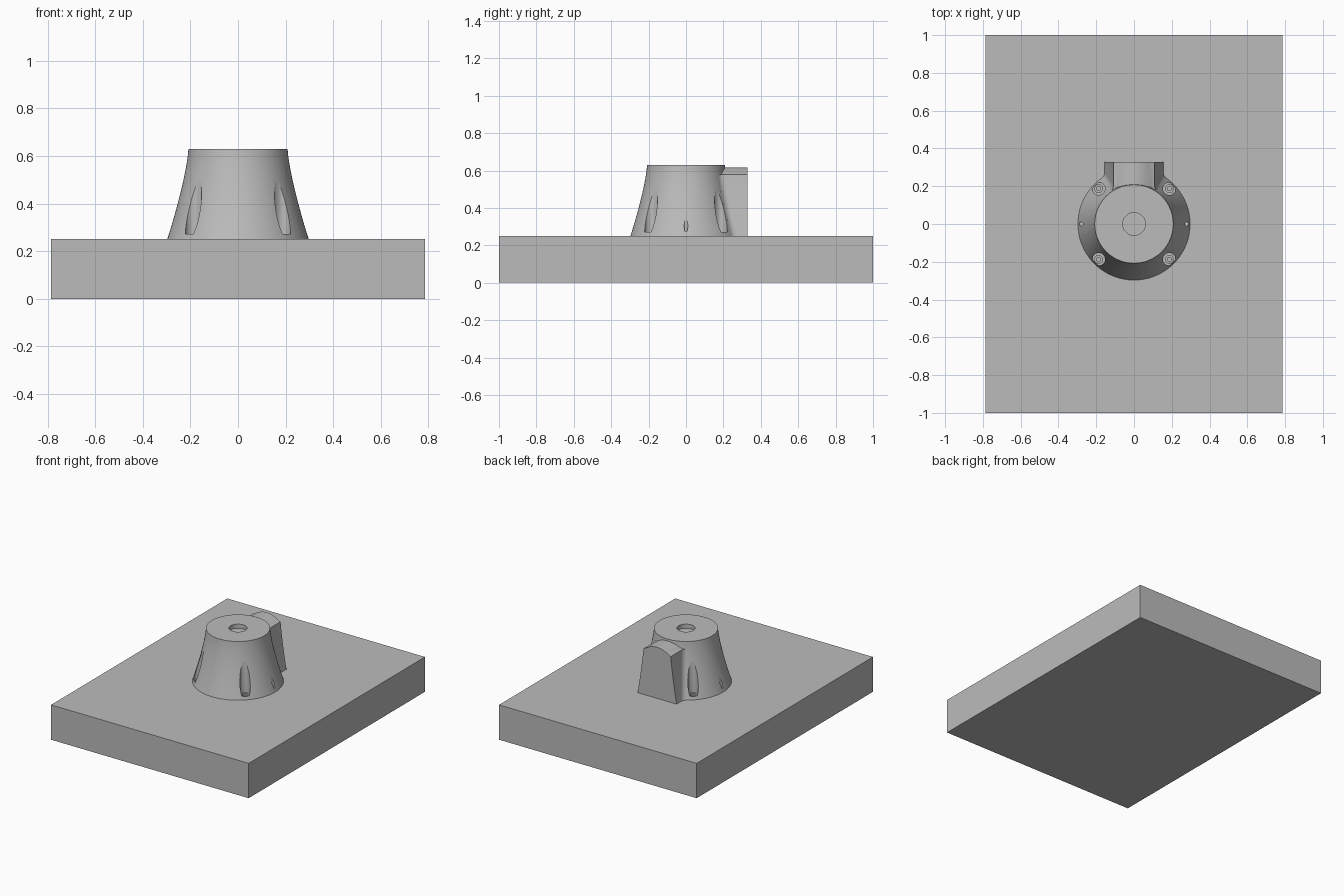
import bpy, bmesh, math
from mathutils import Vector

if "Cube" in bpy.data.objects:
    bpy.data.objects.remove(bpy.data.objects["Cube"])

grey = bpy.data.materials.new("plain grey")
grey.use_nodes = True
COLOUR = (0.5, 0.5, 0.5, 1)
grey.diffuse_color = COLOUR
grey.node_tree.nodes["Principled BSDF"].inputs["Base Color"].default_value = COLOUR

SLAB_TOP, RIM = 0.25, 0.63


def finish(name, bm):
    bmesh.ops.recalc_face_normals(bm, faces=bm.faces)
    mesh = bpy.data.meshes.new(name)
    bm.to_mesh(mesh)
    bm.free()
    obj = bpy.data.objects.new(name, mesh)
    obj.data.materials.append(grey)
    bpy.context.collection.objects.link(obj)
    return obj


def loft(name, rings):
    """Skin a stack of equally long closed rings and cap both ends."""
    bm = bmesh.new()
    rows = [[bm.verts.new(p) for p in ring] for ring in rings]
    n = len(rows[0])
    for a, b in zip(rows, rows[1:]):
        for i in range(n):
            j = (i + 1) % n
            bm.faces.new((a[i], a[j], b[j], b[i]))
    bm.faces.new(rows[0][::-1])
    bm.faces.new(rows[-1])
    return finish(name, bm)


def circle(r, z, x=0, y=0, n=96):
    return [(x + r * math.cos(2 * math.pi * i / n),
             y + r * math.sin(2 * math.pi * i / n), z) for i in range(n)]


def boolean(target, tool, operation):
    mod = target.modifiers.new(operation.lower(), "BOOLEAN")
    mod.operation, mod.object, mod.solver = operation, tool, "EXACT"
    bpy.context.view_layer.objects.active = target
    bpy.ops.object.modifier_apply(modifier=mod.name)
    bpy.data.objects.remove(tool)


def radius(z):
    """Concave flare of the housing wall."""
    t = min(1, (RIM - z) / (RIM - SLAB_TOP))
    return 0.208 + 0.089 * max(0, t) ** 1.35


# base slab
slab = bmesh.new()
bmesh.ops.create_cube(slab, size=1)
for v in slab.verts:
    v.co = Vector((v.co.x * 1.57, v.co.y * 2, (v.co.z + 0.5) * SLAB_TOP))
finish("base_slab", slab)

# flared round housing
levels = [SLAB_TOP + (RIM - SLAB_TOP) * i / 14 for i in range(15)]
housing = loft("housing", [circle(radius(z), z) for z in levels])


# rear neck, filleted into the housing wall
def neck_section(z):
    r, fillet = radius(z), 0.04
    w = 0.105 + 0.05 * (radius(z) - 0.208) / 0.089
    cx = w + fillet
    cy = math.sqrt((r + fillet) ** 2 - cx ** 2)
    start = math.atan2(-cy, -cx) + 2 * math.pi
    half = []
    for i in range(9):
        a = start + (math.pi - start) * i / 8
        half.append((cx + fillet * math.cos(a), cy + fillet * math.sin(a)))
    x0, y0 = half[0]
    half.insert(0, (x0 * 0.96, y0 * 0.96))
    half.append((w, 0.328))
    return [(x, y, z) for x, y in half] + [(-x, y, z) for x, y in half[::-1]]


neck = loft("neck", [neck_section(z) for z in levels])

# arched roof of the neck
arch = [(-0.3, 0.2), (0.3, 0.2)]
for i in range(25):
    x = 0.3 - 0.6 * i / 24
    arch.append((x, max(0.575, 0.617 - 3.6 * x * x)))
roof = loft("roof_cutter", [[(x, y, z) for x, z in arch] for y in (0, 0.5)])
boolean(neck, roof, "INTERSECT")
boolean(housing, neck, "UNION")


def drill(x, y, r, low, high, n=32):
    boolean(housing, loft("drill", [circle(r, z, x, y, n) for z in (low, high)]),
            "DIFFERENCE")


# recess in the top
drill(0, 0, 0.06, 0.60, 0.7, 48)

# four screw pockets with stepped screw holes
for sx in (-1, 1):
    for sy in (-1, 1):
        x, y = 0.187 * sx, 0.187 * sy
        drill(x, y, 0.034, 0.272, 0.7)
        drill(x, y, 0.021, 0.262, 0.28)
        drill(x, y, 0.011, 0.252, 0.27)
    # small drain hole at each side
    drill(0.28 * sx, 0, 0.01, 0.265, 0.5, 16)

bpy.ops.object.select_all(action="DESELECT")
housing.select_set(True)
bpy.context.view_layer.objects.active = housing
bpy.ops.object.shade_smooth_by_angle(angle=math.radians(30))
